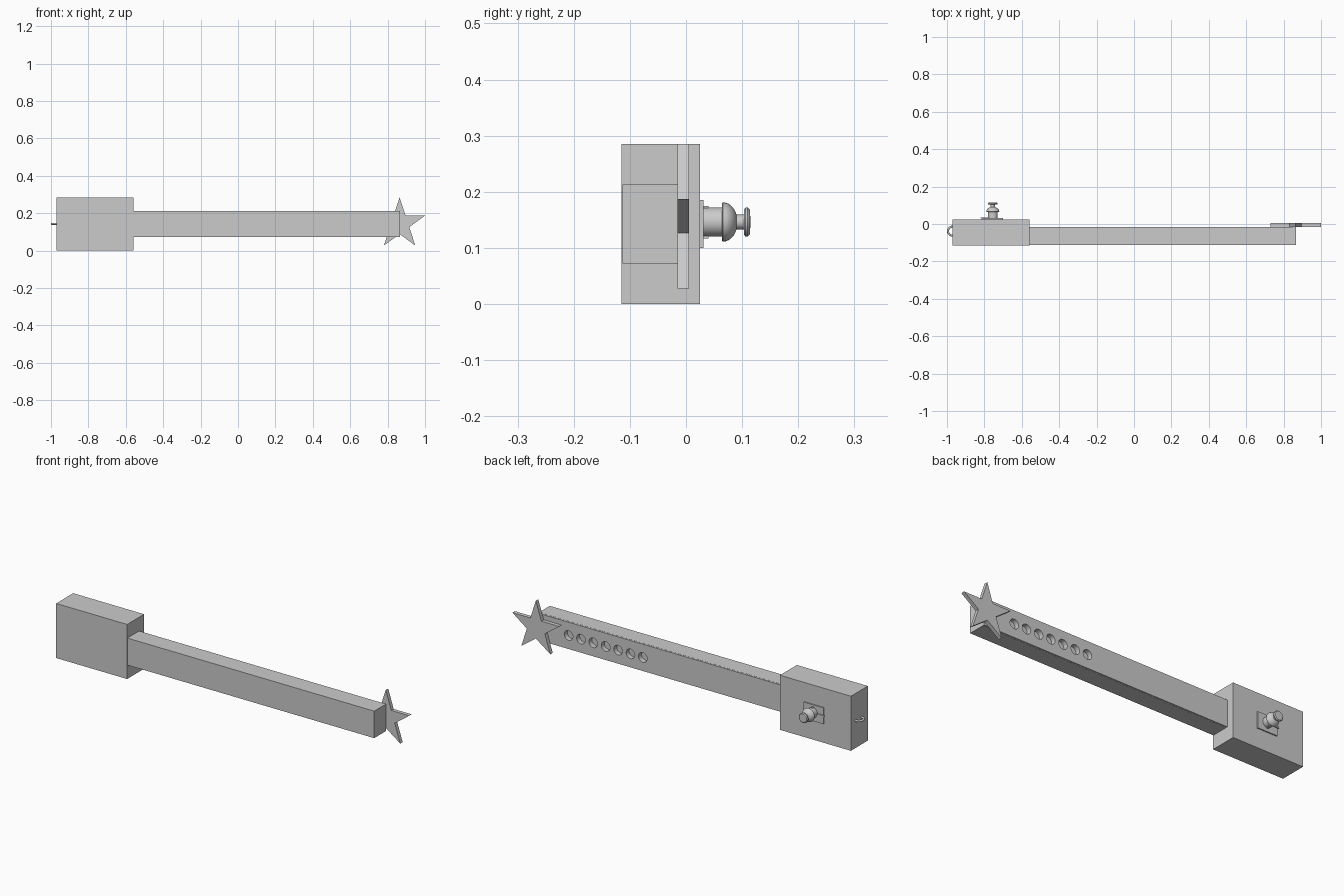
import bpy, bmesh, math
from mathutils import Matrix, Vector

cube = bpy.data.objects.get("Cube")
if cube:
    bpy.data.objects.remove(cube, do_unlink=True)

grey = bpy.data.materials.new("plain grey")
grey.use_nodes = True
grey.diffuse_color = (0.6, 0.6, 0.6, 1)
grey.node_tree.nodes["Principled BSDF"].inputs["Base Color"].default_value = (0.6, 0.6, 0.6, 1)

MID = 0.143          # height of the long axis
KNOB_X = -0.755      # centre of the switch


def finish(bm, name, smooth=False):
    bmesh.ops.recalc_face_normals(bm, faces=bm.faces)
    mesh = bpy.data.meshes.new(name)
    bm.to_mesh(mesh)
    bm.free()
    obj = bpy.data.objects.new(name, mesh)
    bpy.context.collection.objects.link(obj)
    mesh.materials.append(grey)
    if smooth:
        bpy.ops.object.select_all(action='DESELECT')
        obj.select_set(True)
        bpy.context.view_layer.objects.active = obj
        bpy.ops.object.shade_smooth_by_angle(angle=math.radians(35))
    return obj


def box(name, x, y, z):
    bm = bmesh.new()
    bmesh.ops.create_cube(bm, size=1)
    for v in bm.verts:
        for i, (lo, hi) in enumerate((x, y, z)):
            v.co[i] = lo if v.co[i] < 0 else hi
    return finish(bm, name)


def lathe(name, profile, smooth=True):
    """Turn (radius, y) points around the switch axis."""
    bm = bmesh.new()
    verts = [bm.verts.new((KNOB_X + r, y, MID + 0.003)) for r, y in profile]
    edges = [bm.edges.new(pair) for pair in zip(verts, verts[1:])]
    bmesh.ops.spin(bm, geom=verts + edges, cent=(KNOB_X, 0, MID + 0.003),
                   axis=(0, 1, 0), angle=math.tau, steps=32)
    bmesh.ops.remove_doubles(bm, verts=bm.verts, dist=1e-5)
    return finish(bm, name, smooth)


def cut(target, cutter):
    mod = target.modifiers.new("holes", 'BOOLEAN')
    mod.operation = 'DIFFERENCE'
    mod.solver = 'EXACT'
    mod.object = cutter
    bpy.context.view_layer.objects.active = target
    bpy.ops.object.modifier_apply(modifier=mod.name)


# Body and arm with a thin back panel
box("body_box", (-0.97, -0.56), (-0.115, 0.025), (0, 0.285))
arm = box("arm", (-0.56, 0.866), (-0.113, -0.024), (0.072, 0.213))
panel = box("arm_back_panel", (-0.56, 0.866), (-0.024, -0.015), (0.0725, 0.2125))

# Row of seven round blind holes
bm = bmesh.new()
for i in range(7):
    place = Matrix.Translation((0.689 - i * 0.0715, -0.015, MID)) @ Matrix.Rotation(math.pi / 2, 4, 'X')
    bmesh.ops.create_cone(bm, cap_ends=True, segments=32, radius1=0.025,
                          radius2=0.025, depth=0.05, matrix=place)
cutter = finish(bm, "hole_cutter")
cutter.hide_render = True
cut(arm, cutter)
cut(panel, cutter)
bpy.data.objects.remove(cutter, do_unlink=True)

# Flat five-pointed star on the arm tip
bm = bmesh.new()
points = []
for i in range(10):
    r = 0.0545 if i % 2 else 0.1425
    a = math.pi / 2 + i * math.pi / 5
    points.append(bm.verts.new((0.864 + r * math.cos(a), -0.015, MID + r * math.sin(a))))
face = bm.faces.new(points)
side = bmesh.ops.extrude_face_region(bm, geom=[face])
bmesh.ops.translate(bm, vec=Vector((0, 0.02, 0)),
                    verts=[g for g in side["geom"] if isinstance(g, bmesh.types.BMVert)])
finish(bm, "star")

# Switch on the back of the body
box("switch_plate", (KNOB_X - 0.06, KNOB_X + 0.055), (0.025, 0.031), (0.1, 0.185))
lathe("switch_barrel", [(0, 0.028), (0.026, 0.028), (0.026, 0.066), (0, 0.066)])
dome = [(0.035 * math.cos(a), 0.066 + 0.026 * math.sin(a))
        for a in (math.pi / 2 * i / 8 for i in range(9))]
lathe("switch_dome", [(0, 0.064), (0.033, 0.064)] + dome)
lathe("switch_neck", [(0, 0.085), (0.013, 0.085), (0.013, 0.106), (0, 0.106)])
lathe("switch_knob", [(0, 0.103), (0.022, 0.103), (0.026, 0.106), (0.026, 0.110),
                      (0.022, 0.114), (0, 0.115)])
for sign, word in ((-1, "lower"), (1, "upper")):
    z = MID + 0.003 + sign * 0.026
    box(word + "_switch_tab", (KNOB_X - 0.006, KNOB_X + 0.006), (0.031, 0.040), (z - 0.003, z + 0.003))
box("switch_side_pin", (KNOB_X - 0.066, KNOB_X - 0.02), (0.031, 0.036), (MID - 0.004, MID + 0.004))

# Hanging ring half sunk into the end of the body
bpy.ops.mesh.primitive_torus_add(location=(-0.97, -0.038, MID), major_radius=0.0245,
                                 minor_radius=0.0055, major_segments=32, minor_segments=12)
ring = bpy.context.object
ring.name = "hanging_ring"
ring.data.materials.append(grey)
bpy.ops.object.shade_smooth_by_angle(angle=math.radians(60))
